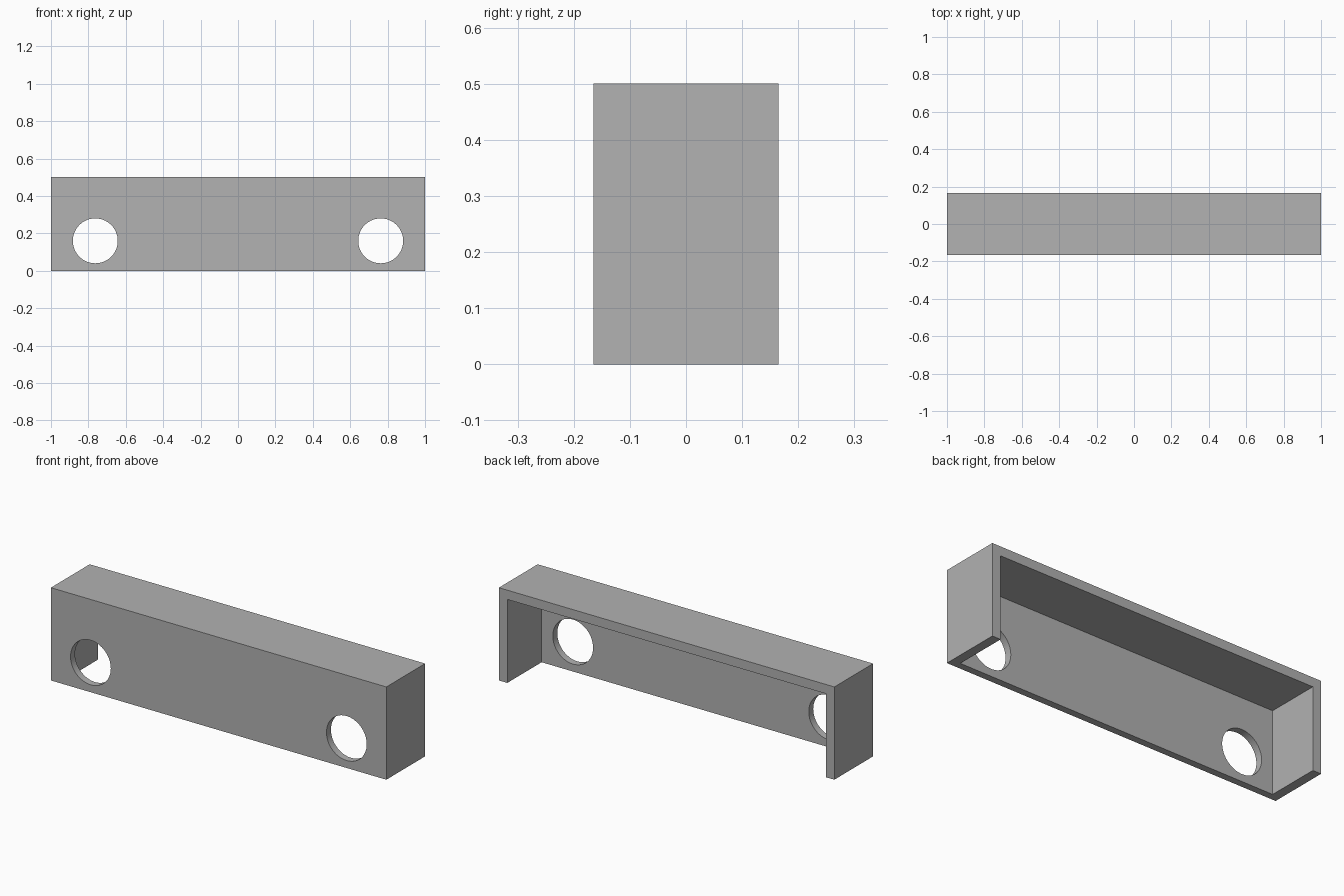
import bpy
import math

if "Cube" in bpy.data.objects:
    bpy.data.objects.remove(bpy.data.objects["Cube"], do_unlink=True)

WIDTH, DEPTH, HEIGHT = 2.0, 0.33, 0.5
WALL = 0.05          # ends and top
FRONT = 0.038        # front plate thickness
HOLE_X, HOLE_Z, HOLE_R = 0.763, 0.16, 0.12

grey = bpy.data.materials.new("mid_grey")
grey.use_nodes = True
colour = (0.445, 0.445, 0.445, 1)
grey.diffuse_color = colour
grey.node_tree.nodes["Principled BSDF"].inputs["Base Color"].default_value = colour


def box(name, x, y, z):
    """Axis-aligned box from (min, max) ranges."""
    centre = [(a + b) / 2 for a, b in (x, y, z)]
    bpy.ops.mesh.primitive_cube_add(size=1, location=centre)
    obj = bpy.context.object
    obj.name = name
    obj.scale = [b - a for a, b in (x, y, z)]
    bpy.ops.object.transform_apply(location=True, rotation=False, scale=True)
    obj.data.materials.append(grey)
    return obj


def cut(target, cutter):
    """Subtract a hidden cutter from the target."""
    cutter.hide_render = True
    cutter.hide_viewport = True
    mod = target.modifiers.new(cutter.name, 'BOOLEAN')
    mod.operation = 'DIFFERENCE'
    mod.solver = 'EXACT'
    mod.object = cutter


# Shell: solid block, opened at the back and bottom
half_w, half_d = WIDTH / 2, DEPTH / 2
shell = box("fascia_shell", (-half_w, half_w), (-half_d, half_d), (0, HEIGHT))
cavity = box("cavity_cutter", (WALL - half_w, half_w - WALL),
             (FRONT - half_d, half_d + 0.1), (-0.1, HEIGHT - WALL))
cut(shell, cavity)

# Round holes through the front plate
for side, sign in (("left", 1), ("right", -1)):
    bpy.ops.mesh.primitive_cylinder_add(
        vertices=64, radius=HOLE_R, depth=0.2,
        location=(sign * HOLE_X, -half_d, HOLE_Z), rotation=(math.pi / 2, 0, 0))
    hole = bpy.context.object
    hole.name = side + "_hole_cutter"
    hole.data.materials.append(grey)
    cut(shell, hole)

# Bake the cuts, drop the cutters, then smooth only the hole rims
bpy.ops.object.select_all(action='DESELECT')
shell.select_set(True)
bpy.context.view_layer.objects.active = shell
for mod in list(shell.modifiers):
    cutter = mod.object
    bpy.ops.object.modifier_apply(modifier=mod.name)
    bpy.data.objects.remove(cutter, do_unlink=True)
bpy.ops.object.shade_smooth_by_angle(angle=math.radians(30))
